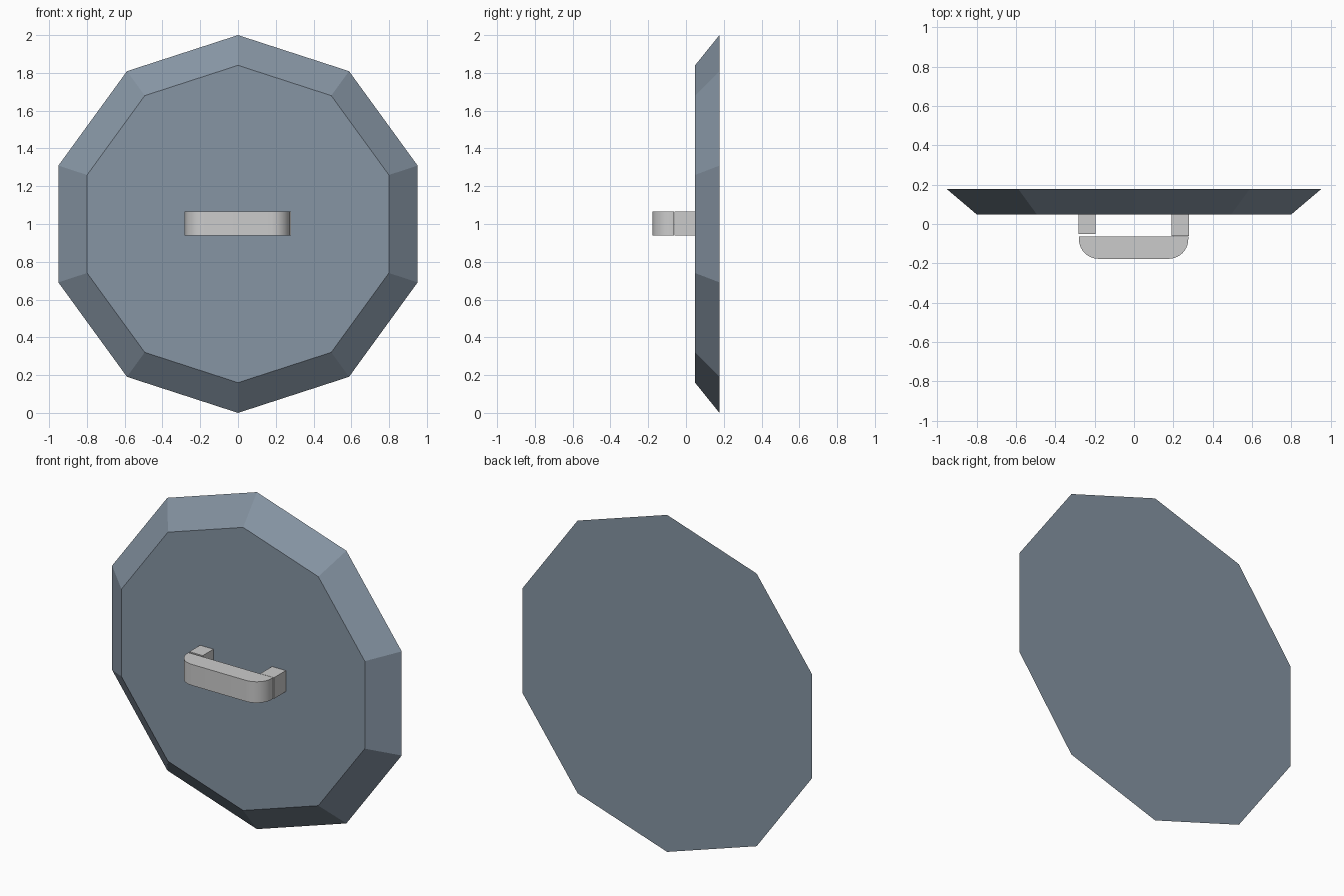
import bpy, bmesh
from math import sin, cos, pi, radians

if "Cube" in bpy.data.objects:
    bpy.data.objects.remove(bpy.data.objects["Cube"])

Z_LOW, Z_HIGH = 0.94, 1.065


def make_object(name, bm):
    bmesh.ops.recalc_face_normals(bm, faces=bm.faces)
    mesh = bpy.data.meshes.new(name)
    bm.to_mesh(mesh)
    bm.free()
    obj = bpy.data.objects.new(name, mesh)
    bpy.context.collection.objects.link(obj)
    return obj


def prism(name, outline):
    """Extrude an (x, y) outline between the handle's lower and upper faces."""
    bm = bmesh.new()
    face = bm.faces.new([bm.verts.new((x, y, Z_LOW)) for x, y in outline])
    top = bmesh.ops.extrude_face_region(bm, geom=[face])["geom"]
    verts = [v for v in top if isinstance(v, bmesh.types.BMVert)]
    bmesh.ops.translate(bm, verts=verts, vec=(0, 0, Z_HIGH - Z_LOW))
    return make_object(name, bm)


def arc(cx, cy, r, start, end, steps=10):
    angles = [radians(start + (end - start) * i / steps) for i in range(steps + 1)]
    return [(cx + r * cos(a), cy + r * sin(a)) for a in angles]


# Ten-sided disc with a bevelled front rim
bm = bmesh.new()
rings = []
for radius, y in ((0.84, 0.048), (1.0, 0.177)):
    rings.append([bm.verts.new((radius * sin(2 * pi * i / 10), y,
                                1 + radius * cos(2 * pi * i / 10)))
                  for i in range(10)])
front, back = rings
for i in range(10):
    j = (i + 1) % 10
    bm.faces.new((front[i], front[j], back[j], back[i]))
bm.faces.new(front)
bm.faces.new(back)
disc = make_object("disc", bm)
paint = bpy.data.materials.new("blue_grey")
paint.diffuse_color = (0.24, 0.30, 0.37, 1)
paint.use_nodes = True
paint.node_tree.nodes["Principled BSDF"].inputs["Base Color"].default_value = paint.diffuse_color
disc.data.materials.append(paint)

# Handle legs: the left one stops just short of the grip
for name, x0, x1, y0 in (("left_handle_leg", -0.283, -0.195, -0.052),
                         ("right_handle_leg", 0.19, 0.28, -0.062)):
    prism(name, [(x0, y0), (x1, y0), (x1, 0.05), (x0, 0.05)])

# Grip with rounded front corners
r = 0.1
outline = ([(-0.28, -0.064)] + arc(-0.18, -0.077, r, 180, 270)
           + arc(0.176, -0.077, r, 270, 360) + [(0.276, -0.064)])
grip = prism("handle_grip", outline)
bpy.context.view_layer.objects.active = grip
grip.select_set(True)
bpy.ops.object.shade_smooth_by_angle(angle=radians(30))
